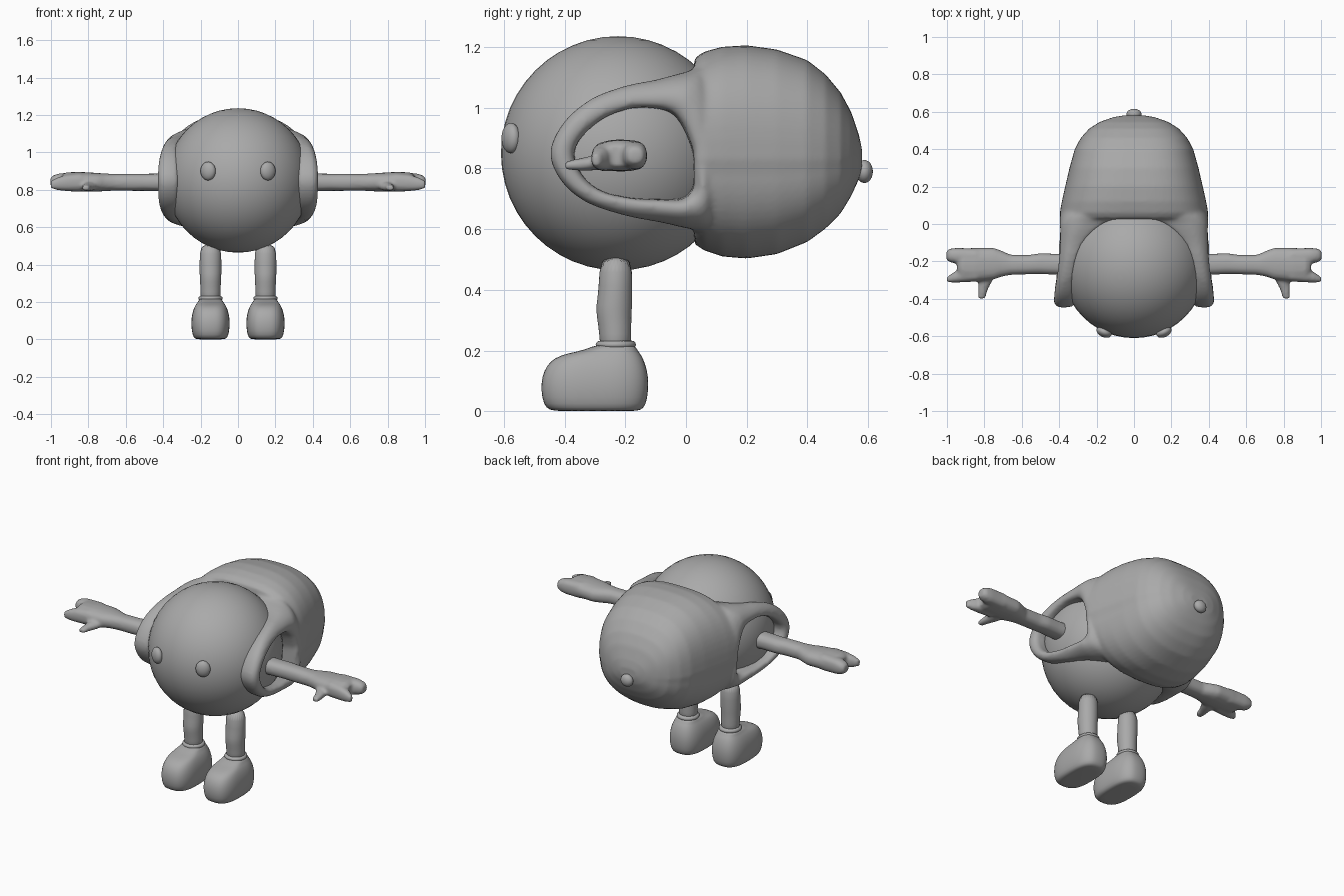
import bpy, bmesh, math

grey = bpy.data.materials.new("plain grey")
grey.diffuse_color = (0.4, 0.4, 0.4, 1)


def make(name, bm, subsurf=0, remesh=0.0, soften=5):
    """Turn a bmesh into a smooth object with optional modifiers."""
    bmesh.ops.recalc_face_normals(bm, faces=bm.faces)
    for f in bm.faces:
        f.smooth = True
    me = bpy.data.meshes.new(name)
    bm.to_mesh(me)
    bm.free()
    me.materials.append(grey)
    ob = bpy.data.objects.new(name, me)
    bpy.context.collection.objects.link(ob)
    if subsurf:
        m = ob.modifiers.new("smooth", 'SUBSURF')
        m.levels = m.render_levels = subsurf
    if remesh:
        m = ob.modifiers.new("fuse", 'REMESH')
        m.mode = 'VOXEL'
        m.voxel_size = remesh
        m.use_smooth_shade = True
        s = ob.modifiers.new("soften", 'SMOOTH')
        s.factor, s.iterations = 0.5, soften
    return ob


def skin(bm, rings, cap=True, closed=False):
    """Bridge a list of equally sized point rings."""
    vs = [[bm.verts.new(p) for p in r] for r in rings]
    n = len(vs[0])
    pairs = list(zip(vs, vs[1:])) + ([(vs[-1], vs[0])] if closed else [])
    for a, b in pairs:
        for i in range(n):
            j = (i + 1) % n
            bm.faces.new((a[i], a[j], b[j], b[i]))
    if cap and not closed:
        bm.faces.new(vs[0])
        bm.faces.new(vs[-1])


def oval(n, a, b, power=2.0):
    """Superellipse outline."""
    pts = []
    for i in range(n):
        t = 2 * math.pi * i / n
        c, s = math.cos(t), math.sin(t)
        pts.append((a * math.copysign(abs(c) ** (2 / power), c),
                    b * math.copysign(abs(s) ** (2 / power), s)))
    return pts


def ellipsoid(name, centre, radii, segs=32, turn=0.0):
    bm = bmesh.new()
    bmesh.ops.create_uvsphere(bm, u_segments=segs, v_segments=segs // 2, radius=1)
    ob = make(name, bm)
    ob.location, ob.scale = centre, radii
    ob.rotation_euler.z = turn
    return ob


# Round body
R, BY, BZ = 0.386, -0.224, 0.85
ellipsoid("body", (0, BY, BZ), (R, R, R), 48)

# Backpack: rings along y (y, half width, bottom, top), split at the seam height
SEAM = 0.83
PACK = [(0.025, 0.36, 0.585, 1.135), (0.03, 0.388, 0.55, 1.165), (0.06, 0.397, 0.53, 1.185),
        (0.12, 0.386, 0.51, 1.201), (0.20, 0.368, 0.503, 1.206), (0.30, 0.345, 0.518, 1.192),
        (0.40, 0.317, 0.558, 1.157), (0.46, 0.285, 0.602, 1.11), (0.51, 0.24, 0.652, 1.05),
        (0.545, 0.185, 0.71, 0.985), (0.57, 0.115, 0.765, 0.91), (0.58, 0.06, 0.80, 0.865)]
rings = []
for y, w, lo, hi in PACK:
    top, low = oval(64, w, hi - SEAM, 2.7), oval(64, w * 0.98, SEAM - lo, 2.4)
    rings.append([(t[0], y, SEAM + t[1]) if t[1] > -1e-6 else (l[0], y, SEAM + l[1])
                  for t, l in zip(top, low)])
pack = bmesh.new()
skin(pack, rings)

# Strap loops: matching outer and inner outlines (y, z)
OUTER = [(0.07, 1.13), (0.0, 1.118), (-0.10, 1.092), (-0.20, 1.072), (-0.31, 1.03), (-0.40, 0.955),
         (-0.447, 0.855), (-0.413, 0.762), (-0.33, 0.69), (-0.20, 0.645), (-0.08, 0.622),
         (0.02, 0.60), (0.09, 0.60), (0.10, 0.75), (0.10, 0.85), (0.10, 0.97)]
INNER = [(-0.01, 0.945), (-0.045, 0.985), (-0.10, 1.0), (-0.18, 1.0), (-0.27, 0.968), (-0.34, 0.91),
         (-0.37, 0.85), (-0.345, 0.78), (-0.285, 0.728), (-0.19, 0.703), (-0.09, 0.697),
         (-0.01, 0.70), (0.025, 0.735), (0.032, 0.79), (0.025, 0.85), (0.01, 0.90)]
# Cross-section: (blend from outer to inner outline, share from body to outer shell)
SECTION = [(0.1, -0.15), (0.0, 0.4), (0.06, 0.78), (0.35, 1.0), (0.72, 1.0),
           (0.96, 0.75), (1.0, 0.4), (1.0, -0.15), (0.5, -0.25)]


def body_x(y, z):
    """Half width of the body at a side point."""
    return math.sqrt(max(0.01, R * R - (y - BY) ** 2 - (z - BZ) ** 2))


def shell_x(y, z):
    """Half width of the outer strap surface, sinking into the pack at the back."""
    h, n = (0.37, 2.8) if z > BZ else (0.285, 4)
    w = 0.428 - 0.016 * (y + 0.44) / 0.44 - 0.035 * max(0, min(1, y / 0.1))
    return w * (1 - min(0.95, abs(z - BZ) / h) ** n) ** (1 / n)


def strap_point(o, i, k, t, sgn):
    y, z = o[0] + (i[0] - o[0]) * k, o[1] + (i[1] - o[1]) * k
    inside = body_x(y, z)
    if y < -0.3:
        inside = max(inside, 0.34)
    return (sgn * (inside + (max(shell_x(y, z), inside + 0.02) - inside) * t), y, z)


def smooth_loop(pts, steps=4):
    """Closed Catmull-Rom curve through the points."""
    out, n = [], len(pts)
    for i in range(n):
        a, b, c, d = (pts[(i + j - 1) % n] for j in range(4))
        for s in range(steps):
            t = s / steps
            out.append(tuple(0.5 * (2 * q + (r - p) * t + (2 * p - 5 * q + 4 * r - u) * t * t
                                    + (3 * q - p - 3 * r + u) * t ** 3)
                             for p, q, r, u in zip(a, b, c, d)))
    return out


outer, inner, section = smooth_loop(OUTER), smooth_loop(INNER), smooth_loop(SECTION, 3)
for sgn in (1, -1):
    skin(pack, [[strap_point(o, i, k, t, sgn) for o, i in zip(outer, inner)]
                for k, t in section], closed=True)
make("backpack_with_straps", pack, remesh=0.01, soften=6)

# Button on the back of the pack
ellipsoid("back_button", (0, 0.588, 0.79), (0.04, 0.028, 0.038), 24)

for side, sgn in (("right", 1), ("left", -1)):
    # Eye
    ellipsoid(side + "_eye", (sgn * 0.16, -0.577, 0.90), (0.043, 0.028, 0.05), 24, sgn * 0.44)

    # Arm, palm, two fingers and thumb fused: lists of (x, y, z, half y, half z)
    bm = bmesh.new()
    LIMBS = [[(0.26, -0.215, 0.84, 0.06, 0.05), (0.42, -0.215, 0.84, 0.056, 0.047),
              (0.50, -0.212, 0.84, 0.056, 0.046), (0.56, -0.217, 0.84, 0.052, 0.046),
              (0.66, -0.218, 0.84, 0.054, 0.045), (0.71, -0.212, 0.84, 0.07, 0.047),
              (0.75, -0.212, 0.84, 0.085, 0.05), (0.85, -0.217, 0.843, 0.09, 0.053),
              (0.92, -0.217, 0.843, 0.085, 0.05), (0.945, -0.217, 0.843, 0.05, 0.035)],
             [(0.84, -0.175, 0.843, 0.045, 0.05), (0.95, -0.17, 0.843, 0.042, 0.046),
              (0.985, -0.168, 0.843, 0.036, 0.036), (1.003, -0.168, 0.843, 0.024, 0.022)],
             [(0.84, -0.262, 0.84, 0.046, 0.05), (0.92, -0.274, 0.837, 0.038, 0.044),
              (0.965, -0.286, 0.832, 0.027, 0.034), (1.0, -0.297, 0.828, 0.014, 0.02)]]
    for limb in LIMBS:
        skin(bm, [[(sgn * x, y + a, z + b) for a, b in oval(20, hy, hz, 2.4)]
                  for x, y, z, hy, hz in limb])
    THUMB = [(0.785, -0.25, 0.83, 0.055, 0.032), (0.795, -0.305, 0.818, 0.038, 0.025),
             (0.808, -0.35, 0.813, 0.027, 0.021), (0.815, -0.398, 0.81, 0.02, 0.014)]
    skin(bm, [[(sgn * (x + a), y, z + b) for a, b in oval(16, hx, hz)]
              for x, y, z, hx, hz in THUMB])
    make(side + "_arm", bm, remesh=0.009)

    # Leg, cuff and boot: rings up z (z, front, back, half width)
    def column(rows, power, n=24):
        return [[(sgn * 0.147 + a, (y0 + y1) / 2 + b, z)
                 for a, b in oval(n, hx, (y1 - y0) / 2, power)] for z, y0, y1, hx in rows]
    bm = bmesh.new()
    skin(bm, column([(0.18, -0.285, -0.18, 0.054), (0.26, -0.285, -0.18, 0.054),
                     (0.31, -0.295, -0.18, 0.056), (0.35, -0.297, -0.177, 0.059),
                     (0.40, -0.287, -0.177, 0.058), (0.52, -0.287, -0.175, 0.06)], 2))
    make(side + "_leg", bm, 1)

    bm = bmesh.new()
    skin(bm, column([(0.205, -0.285, -0.175, 0.055), (0.212, -0.299, -0.164, 0.066),
                     (0.226, -0.299, -0.164, 0.066), (0.236, -0.285, -0.175, 0.053)], 2))
    make(side + "_cuff", bm, 1)

    bm = bmesh.new()
    skin(bm, column([(0.0, -0.42, -0.17, 0.065), (0.003, -0.45, -0.148, 0.083),
                     (0.02, -0.47, -0.131, 0.096), (0.07, -0.479, -0.123, 0.104),
                     (0.115, -0.475, -0.124, 0.102), (0.15, -0.46, -0.132, 0.095),
                     (0.175, -0.435, -0.142, 0.085), (0.19, -0.395, -0.151, 0.076),
                     (0.202, -0.33, -0.161, 0.066), (0.222, -0.295, -0.168, 0.06)], 2.8, 32))
    make(side + "_boot", bm, 1)
